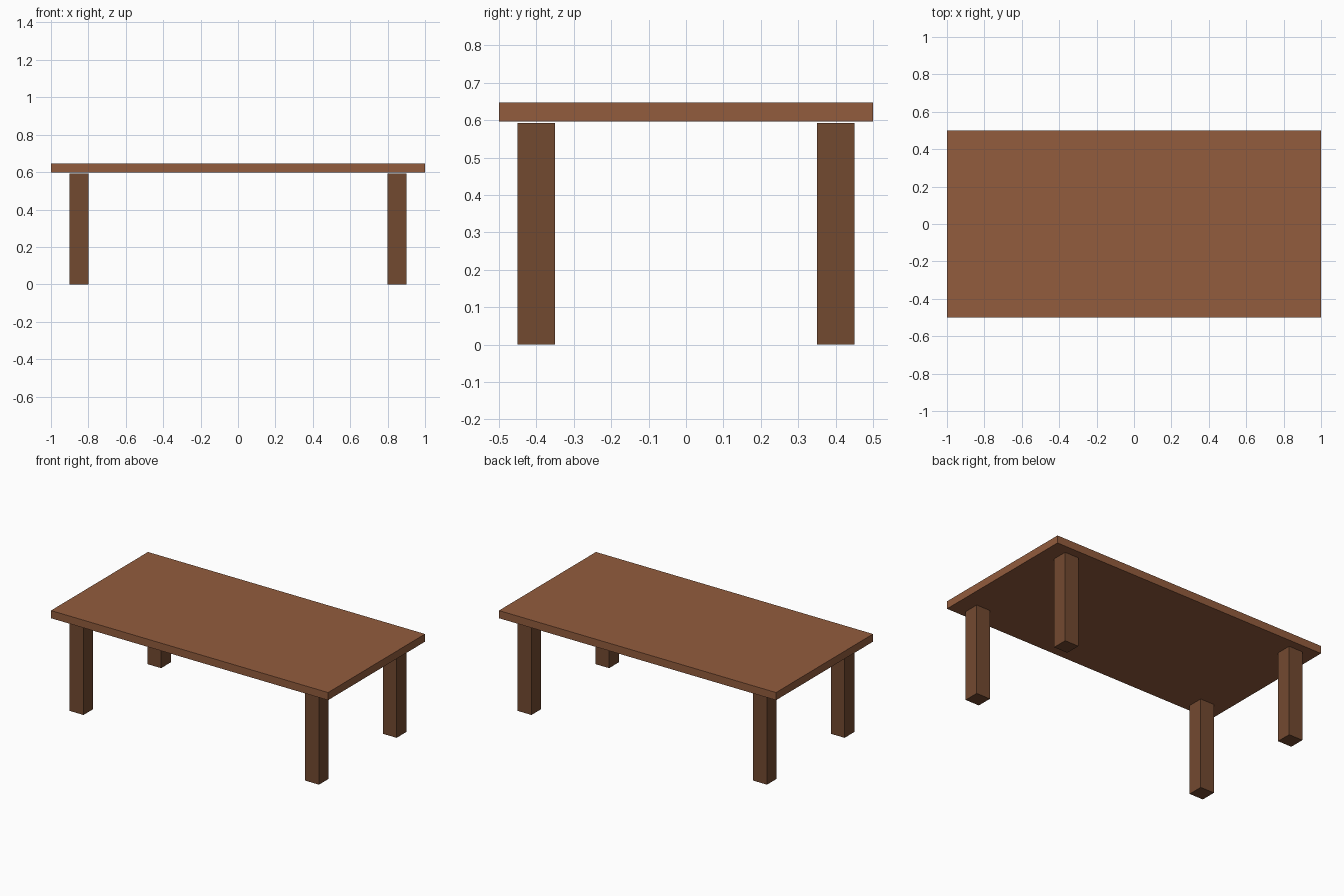
import bpy

if "Cube" in bpy.data.objects:
    bpy.data.objects.remove(bpy.data.objects["Cube"])


def material(name, color):
    mat = bpy.data.materials.new(name)
    mat.diffuse_color = (*color, 1)
    mat.use_nodes = True
    mat.node_tree.nodes["Principled BSDF"].inputs["Base Color"].default_value = mat.diffuse_color
    return mat


def box(name, center, size, mat):
    bpy.ops.mesh.primitive_cube_add(size=1, location=center)
    obj = bpy.context.object
    obj.name = name
    obj.scale = size
    bpy.ops.object.transform_apply(location=False, rotation=False, scale=True)
    obj.data.materials.append(mat)
    return obj


top_wood = material("top_wood", (0.29, 0.107, 0.047))
leg_wood = material("leg_wood", (0.171, 0.067, 0.030))

LEG_TOP = 0.593
TOP_BOTTOM, TOP_TOP = 0.597, 0.647

# Tabletop slab, resting a hair above the legs
box("tabletop", (0, 0, (TOP_BOTTOM + TOP_TOP) / 2),
    (2, 1, TOP_TOP - TOP_BOTTOM), top_wood)

# Four square legs inset from the corners
for y_name, sy in (("front", -1), ("back", 1)):
    for x_name, sx in (("left", -1), ("right", 1)):
        box(f"{y_name}_{x_name}_leg", (sx * 0.85, sy * 0.4, LEG_TOP / 2),
            (0.1, 0.1, LEG_TOP), leg_wood)
